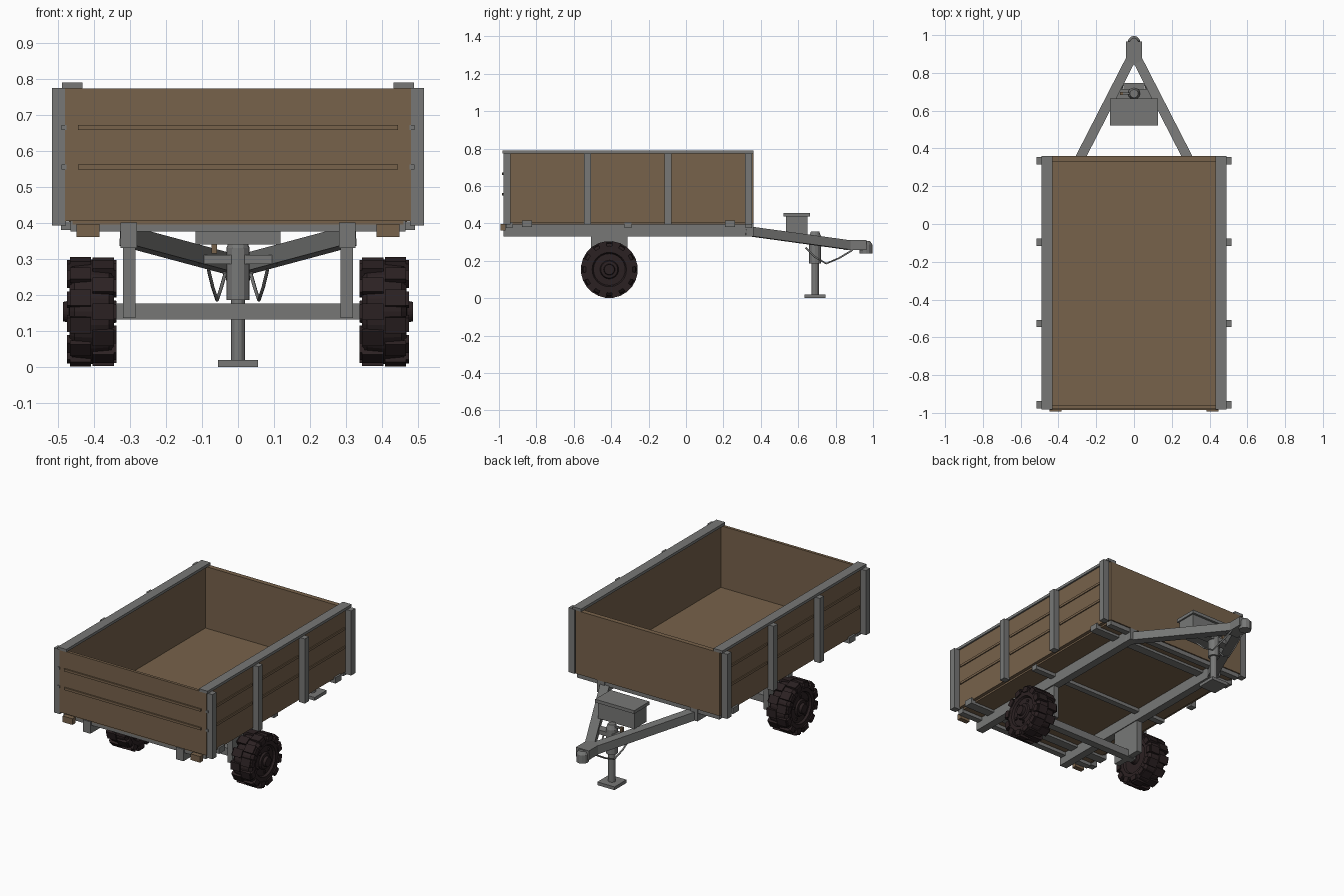
import bpy, bmesh, math
from mathutils import Vector, Matrix

if "Cube" in bpy.data.objects:
    bpy.data.objects.remove(bpy.data.objects["Cube"])


def material(name, rgb):
    m = bpy.data.materials.new(name)
    m.diffuse_color = (*rgb, 1)
    m.use_nodes = True
    m.node_tree.nodes["Principled BSDF"].inputs["Base Color"].default_value = m.diffuse_color
    return m


GREY = material("grey steel", (0.185, 0.187, 0.183))
WOOD = material("brown planks", (0.185, 0.122, 0.070))
RUBBER = material("dark rubber", (0.024, 0.015, 0.016))


def finish(name, bm, mat):
    bmesh.ops.recalc_face_normals(bm, faces=bm.faces)
    me = bpy.data.meshes.new(name)
    bm.to_mesh(me)
    bm.free()
    me.materials.append(mat)
    ob = bpy.data.objects.new(name, me)
    bpy.context.collection.objects.link(ob)
    return ob


def add_box(bm, lo, hi, mat4=None):
    lo, hi = Vector(lo), Vector(hi)
    m = Matrix.Translation((lo + hi) / 2) @ Matrix.Diagonal((*(hi - lo), 1))
    bmesh.ops.create_cube(bm, size=1, matrix=(mat4 @ m) if mat4 else m)


def box(name, x, y, z, mat=GREY):
    bm = bmesh.new()
    add_box(bm, (x[0], y[0], z[0]), (x[1], y[1], z[1]))
    return finish(name, bm, mat)


def pair(name, x, y, z, mat=GREY):
    """The same box on the left and on the right."""
    box(name + "_right", x, y, z, mat)
    box(name + "_left", (-x[1], -x[0]), y, z, mat)


def beam(name, p, q, w, h, mat=GREY):
    p, q = Vector(p), Vector(q)
    d = (q - p).normalized()
    side = d.cross(Vector((0, 0, 1))).normalized()
    up = side.cross(d)
    m = Matrix((side, d, up)).transposed().to_4x4()
    m.translation = p
    bm = bmesh.new()
    add_box(bm, (-w / 2, 0, -h / 2), (w / 2, (q - p).length, h / 2), m)
    return finish(name, bm, mat)


def lathe(name, profile, segs, matrix, mat):
    """Spin (radius, height) points about local z."""
    bm = bmesh.new()
    vs = [bm.verts.new((r, 0, h)) for r, h in profile]
    es = [bm.edges.new(e) for e in zip(vs, vs[1:])]
    bmesh.ops.spin(bm, geom=vs + es, cent=(0, 0, 0), axis=(0, 0, 1),
                   angle=math.tau, steps=segs)
    bmesh.ops.remove_doubles(bm, verts=bm.verts, dist=1e-5)
    bm.transform(matrix)
    return finish(name, bm, mat)


# Cargo box
box("floor", (-0.46, 0.46), (-0.965, 0.35), (0.40, 0.415), WOOD)
box("tailgate", (-0.48, 0.48), (-0.977, -0.96), (0.41, 0.778), WOOD)
box("headboard", (-0.47, 0.47), (0.332, 0.36), (0.405, 0.778), WOOD)
pair("side_wall", (0.445, 0.48), (-0.96, 0.345), (0.41, 0.78), WOOD)
pair("top_rail", (0.432, 0.489), (-0.982, 0.36), (0.778, 0.794))
posts = (-0.957, -0.527, -0.097, 0.335)
for i, y in enumerate(posts):
    pair(f"side_post_{i}", (0.478, 0.517), (y - 0.019, y + 0.019), (0.398, 0.779))

# Plank battens and tailgate pins
for k, z in enumerate((0.56, 0.67)):
    zz = (z - 0.007, z + 0.007)
    box(f"tailgate_batten_{k}", (-0.445, 0.445), (-0.985, -0.975), zz, WOOD)
    pair(f"tailgate_pin_{k}", (0.476, 0.49), (-0.981, -0.97), zz)
    for i in range(3):
        pair(f"side_batten_{k}_{i}", (0.478, 0.486),
             (posts[i] + 0.03, posts[i + 1] - 0.03), zz, WOOD)

# Chassis
pair("chassis_rail", (0.28, 0.327), (-0.975, 0.36), (0.335, 0.405))
for i, y in enumerate((-0.945, -0.31, 0.335)):
    box(f"cross_member_{i}", (-0.465, 0.465), (y - 0.018, y + 0.018), (0.38, 0.41))
for i, y in enumerate((-0.85, 0.235)):
    box(f"wide_cross_member_{i}", (-0.49, 0.49), (y - 0.027, y + 0.027), (0.385, 0.408))
    pair(f"side_bracket_{i}", (0.478, 0.491), (y - 0.027, y + 0.027), (0.385, 0.42))
pair("rear_lamp_block", (0.385, 0.448), (-0.993, -0.965), (0.366, 0.402), WOOD)

# Axle and its hanger plates
AY, AZ = -0.41, 0.158
box("axle", (-0.345, 0.345), (AY - 0.022, AY + 0.022), (AZ - 0.022, AZ + 0.022))
pair("axle_hanger", (0.285, 0.32), (AY - 0.097, AY + 0.097), (0.14, 0.34))

# Wheels: tyre, hub and staggered tread blocks
tyre = [(0, -0.068), (0.03, -0.068), (0.035, -0.05), (0.085, -0.05), (0.092, -0.062),
        (0.125, -0.062), (0.14, -0.048), (0.145, 0), (0.14, 0.048), (0.125, 0.062),
        (0.092, 0.062), (0.085, 0.05), (0.05, 0.052), (0.045, 0.062), (0.03, 0.064),
        (0.027, 0.08), (0, 0.08)]
for s, side in ((1, "right"), (-1, "left")):
    place = Matrix.Translation((s * 0.406, AY, AZ)) @ Matrix.Rotation(s * math.pi / 2, 4, 'Y')
    lathe("tyre_" + side, tyre, 24, place, RUBBER)
    bm = bmesh.new()
    n = 12
    for i in range(n):
        for half in (0, 1):
            rot = Matrix.Rotation(math.tau * (i + half * 0.5) / n, 4, 'Z')
            h = (0.002, 0.061) if half else (-0.061, -0.002)
            add_box(bm, (0.136, -0.023, h[0]), (0.151, 0.023, h[1]), place @ rot)
            # block wrapping on to the sidewall
            e = (0.055, 0.069) if half else (-0.069, -0.055)
            add_box(bm, (0.112, -0.02, e[0]), (0.143, 0.02, e[1]), place @ rot)
    finish("tread_blocks_" + side, bm, RUBBER)
    # wheel bolts
    bm = bmesh.new()
    for i in range(5):
        rot = Matrix.Rotation(math.tau * i / 5, 4, 'Z')
        add_box(bm, (0.058, -0.007, 0.045), (0.072, 0.007, 0.058), place @ rot)
    finish("wheel_bolts_" + side, bm, RUBBER)

# Drawbar and coupler
for s, side in ((1, "right"), (-1, "left")):
    beam("drawbar_" + side, (s * 0.305, 0.31, 0.366), (s * 0.018, 0.87, 0.289), 0.052, 0.05)
    # safety cable
    cu = bpy.data.curves.new("safety_cable_" + side, 'CURVE')
    cu.dimensions = '3D'
    cu.bevel_depth = 0.005
    cu.bevel_resolution = 1
    pts = [(0.082, 0.64, 0.275), (0.07, 0.69, 0.225), (0.058, 0.75, 0.19),
           (0.048, 0.82, 0.22), (0.036, 0.89, 0.262)]
    sp = cu.splines.new('POLY')
    sp.points.add(len(pts) - 1)
    for p, c in zip(sp.points, pts):
        p.co = (s * c[0], c[1], c[2], 1)
    cu.materials.append(GREY)
    bpy.context.collection.objects.link(bpy.data.objects.new("safety_cable_" + side, cu))
box("coupler", (-0.042, 0.042), (0.845, 0.965), (0.262, 0.316))
lathe("coupler_socket", [(0, -0.03), (0.034, -0.03), (0.034, 0.018), (0.022, 0.036), (0, 0.036)],
      12, Matrix.Translation((0, 0.962, 0.274)), GREY)

# Toolbox
box("toolbox", (-0.118, 0.118), (0.535, 0.65), (0.345, 0.448))
box("toolbox_lid", (-0.127, 0.127), (0.522, 0.664), (0.442, 0.461))

# Support jack
JY = 0.69
jack = Matrix.Translation((0, JY, 0))
lathe("jack_tube", [(0, 0.19), (0.032, 0.19), (0.032, 0.335), (0.022, 0.362), (0, 0.362)], 12, jack, GREY)
lathe("jack_leg", [(0, 0.02), (0.02, 0.02), (0.02, 0.2), (0, 0.2)], 12, jack, GREY)
box("jack_foot", (-0.056, 0.056), (JY - 0.056, JY + 0.056), (0.005, 0.024))
box("jack_clamp", (-0.11, 0.11), (JY - 0.025, JY + 0.025), (0.29, 0.315))
box("jack_crank", (-0.07, 0), (JY - 0.005, JY + 0.005), (0.345, 0.355))
box("jack_crank_grip", (-0.073, -0.058), (JY - 0.008, JY + 0.008), (0.32, 0.358), WOOD)

# Stand the wheels on the ground
bpy.context.view_layer.update()
low = min((o.matrix_world @ v.co).z for o in bpy.data.objects if o.type == 'MESH' for v in o.data.vertices)
for o in bpy.data.objects:
    o.location.z -= low
